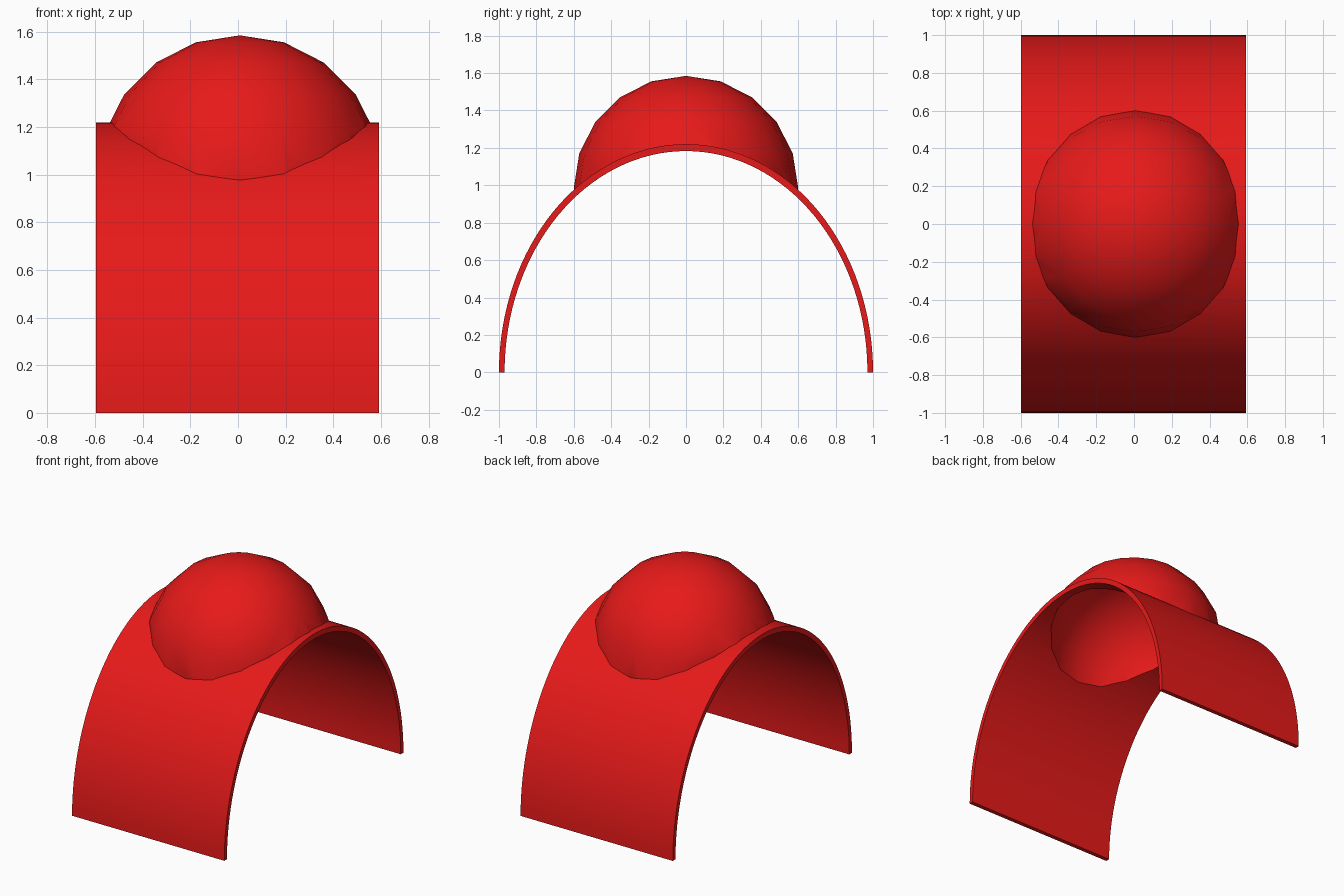
import bpy, bmesh, math

if "Cube" in bpy.data.objects:
    bpy.data.objects.remove(bpy.data.objects["Cube"])

red = bpy.data.materials.new("red")
red.diffuse_color = (0.8, 0.01, 0.01, 1)
red.use_nodes = True
red.node_tree.nodes["Principled BSDF"].inputs["Base Color"].default_value = red.diffuse_color


def new_object(name, bm):
    bmesh.ops.recalc_face_normals(bm, faces=bm.faces[:])
    me = bpy.data.meshes.new(name)
    bm.to_mesh(me)
    bm.free()
    me.materials.append(red)
    ob = bpy.data.objects.new(name, me)
    bpy.context.collection.objects.link(ob)
    return ob


def barrel(name, ry, rz, x0, x1, foot, n=64):
    # half-ellipse profile, closed at height "foot", extruded along x
    pts = [(ry * math.cos(math.pi * i / n), rz * math.sin(math.pi * i / n)) for i in range(n + 1)]
    if foot < 0:
        pts += [(-ry, foot), (ry, foot)]
    bm = bmesh.new()
    face = bm.faces.new([bm.verts.new((x0, y, z)) for y, z in pts])
    side = bmesh.ops.extrude_face_region(bm, geom=[face])
    verts = [v for v in side["geom"] if isinstance(v, bmesh.types.BMVert)]
    bmesh.ops.translate(bm, verts=verts, vec=(x1 - x0, 0, 0))
    return new_object(name, bm)


def ball(name, r):
    bm = bmesh.new()
    bmesh.ops.create_uvsphere(bm, u_segments=20, v_segments=10, radius=r)
    bmesh.ops.translate(bm, verts=bm.verts[:], vec=(0.008, 0, 0.985))
    return new_object(name, bm)


def combine(target, tool, operation):
    mod = target.modifiers.new("combine", 'BOOLEAN')
    mod.operation = operation
    mod.solver = 'EXACT'
    mod.object = tool
    bpy.context.view_layer.objects.active = target
    bpy.ops.object.modifier_apply(modifier=mod.name)
    bpy.data.objects.remove(tool)


# Arch with a dome on its crown, hollowed from below
arch = barrel("domed_arch", 1.0, 1.22, -0.597, 0.593, 0)
combine(arch, ball("dome", 0.6), 'UNION')
combine(arch, barrel("arch_hollow", 0.97, 1.183, -0.8, 0.8, -0.2), 'DIFFERENCE')
combine(arch, ball("dome_hollow", 0.57), 'DIFFERENCE')

# Smooth surfaces with crisp rims
bpy.ops.object.select_all(action='DESELECT')
arch.select_set(True)
bpy.context.view_layer.objects.active = arch
bpy.ops.object.shade_smooth_by_angle(angle=math.radians(30))
